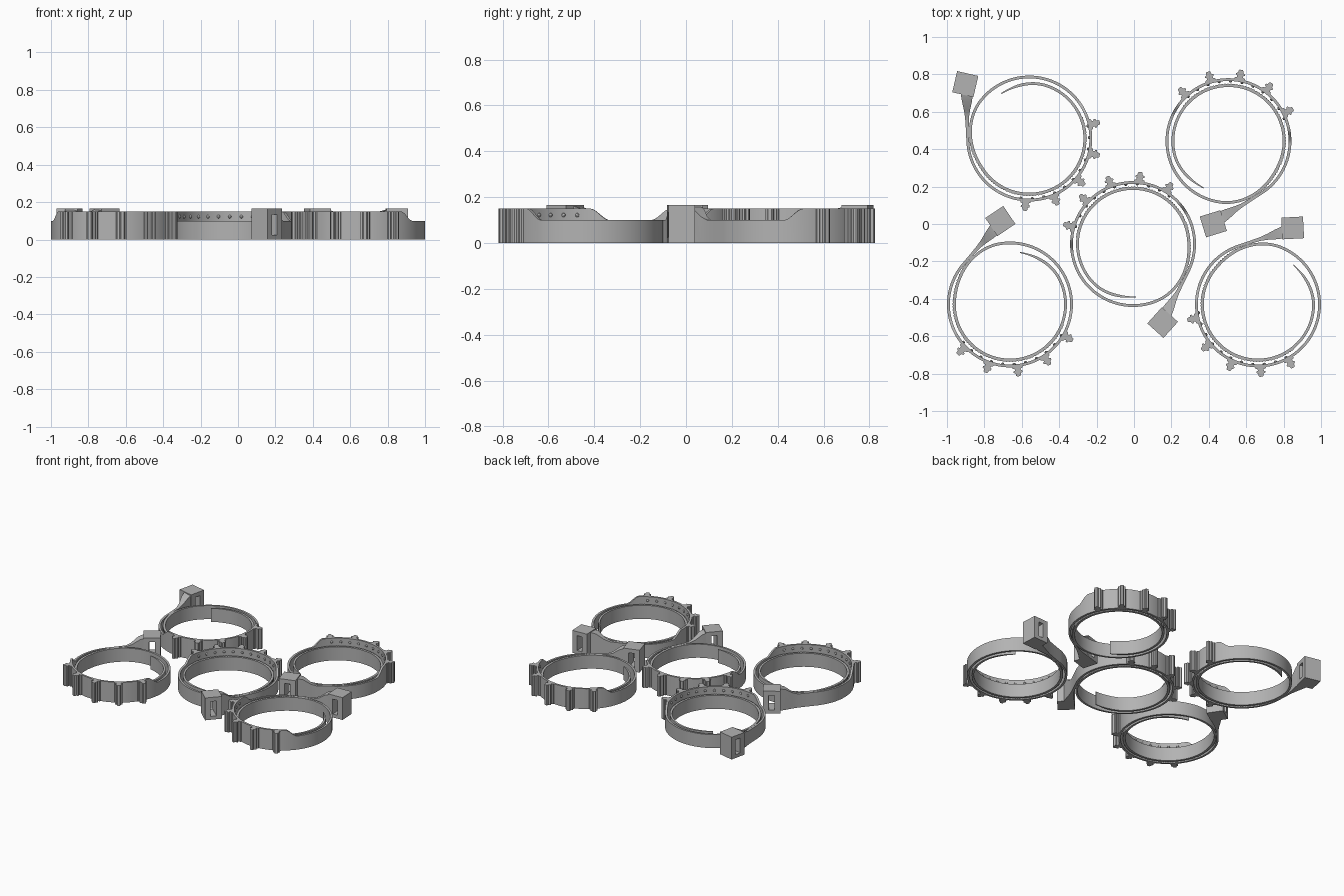
import bpy, bmesh
from math import sin, cos, radians, pi
from mathutils import Vector, Matrix

if "Cube" in bpy.data.objects:
    bpy.data.objects.remove(bpy.data.objects["Cube"])

grey = bpy.data.materials.new("mid grey plastic")
grey.use_nodes = True
grey.diffuse_color = (0.45, 0.45, 0.45, 1)
grey.node_tree.nodes["Principled BSDF"].inputs["Base Color"].default_value = (0.45, 0.45, 0.45, 1)

LOW, TALL, BLOCK_TOP = 0.10, 0.15, 0.165
TIP = 122            # angle where the strap's inner end lies
SPAN = 660           # degrees the strap winds, clockwise
LUGS = [13 - 26.6 * i for i in range(5)]


def ease(a, b, x):
    t = min(max((x - a) / (b - a), 0), 1)
    return t * t * (3 - 2 * t)


def polar(r, deg):
    return Vector((r * cos(radians(deg)), r * sin(radians(deg))))


def finish(bm, name):
    bmesh.ops.recalc_face_normals(bm, faces=bm.faces)
    mesh = bpy.data.meshes.new(name)
    bm.to_mesh(mesh)
    bm.free()
    mesh.materials.append(grey)
    return mesh


def wall(stations, name):
    """Loft upright rectangles, each given as inner point, outer point, height."""
    bm = bmesh.new()
    rows = []
    for p, q, h in stations:
        rows.append([bm.verts.new((v.x, v.y, z)) for v, z in ((p, 0), (q, 0), (q, h), (p, h))])
    for a, b in zip(rows, rows[1:]):
        for i in range(4):
            j = (i + 1) % 4
            bm.faces.new((a[i], a[j], b[j], b[i]))
    bm.faces.new(rows[0])
    bm.faces.new(rows[-1])
    return finish(bm, name)


def strap_mesh():
    stations = []
    steps = 440
    for i in range(steps + 1):
        t = SPAN * i / steps
        a = TIP - t
        # inner turn, then step out to the outer turn
        r = 0.283 + 0.014 * ease(0, 50, t) + 0.032 * ease(265, 340, t)
        half = 0.003 + 0.0045 * ease(0, 25, t)
        ridge = 0.004 if 100 < t < 300 and i % 2 else 0
        h = LOW
        if t > 340:
            b = a + 360
            h += (TALL - LOW) * ease(-123, -108, b) * (1 - ease(22, 37, b))
        stations.append((polar(r - half, a), polar(r + half + ridge, a), h))
    # arm leaving the ring and rising to the buckle
    for x, y, half, h in ((-0.331, 0.05, 0.008, LOW), (-0.333, 0.11, 0.010, LOW),
                          (-0.333, 0.15, 0.016, 0.115), (-0.333, 0.20, 0.027, 0.15),
                          (-0.334, 0.25, 0.034, BLOCK_TOP - 0.002)):
        stations.append((Vector((x + half, y)), Vector((x - half, y)), h))
    return wall(stations, "strap")


def buckle_mesh():
    """Block with a through slot, made from an extruded rectangular frame."""
    bm = bmesh.new()

    def ring(w, z0, z1):
        return [bm.verts.new((-0.058, y, z)) for y, z in ((-w, z0), (w, z0), (w, z1), (-w, z1))]

    outer, inner = ring(0.058, 0, BLOCK_TOP), ring(0.02, 0.025, 0.135)
    faces = []
    for i in range(4):
        j = (i + 1) % 4
        faces.append(bm.faces.new((outer[i], outer[j], inner[j], inner[i])))
    new = bmesh.ops.extrude_face_region(bm, geom=faces, use_keep_orig=True)["geom"]
    verts = [v for v in new if isinstance(v, bmesh.types.BMVert)]
    bmesh.ops.translate(bm, verts=verts, vec=(0.116, 0, 0))
    place = Matrix.Translation((-0.342, 0.291, 0)) @ Matrix.Rotation(radians(-13), 4, "Z")
    bm.transform(place)
    return finish(bm, "buckle")


def lugs_mesh():
    """Stepped lugs standing out from the tall part of the strap."""
    half = [(0.333, 0.029), (0.343, 0.027), (0.347, 0.016), (0.355, 0.016), (0.358, 0.024),
            (0.366, 0.024), (0.371, 0.014), (0.383, 0.012), (0.387, 0.008)]
    outline = half + [(x, -y) for x, y in reversed(half)]
    bm = bmesh.new()
    for ang in LUGS:
        rot = Matrix.Rotation(radians(ang), 4, "Z")
        face = bm.faces.new([bm.verts.new(rot @ Vector((x, y, 0))) for x, y in outline])
        new = bmesh.ops.extrude_face_region(bm, geom=[face], use_keep_orig=True)["geom"]
        verts = [v for v in new if isinstance(v, bmesh.types.BMVert)]
        bmesh.ops.translate(bm, verts=verts, vec=(0, 0, TALL))
    return finish(bm, "lugs")


def studs_mesh():
    """Row of small round studs inside the tall part of the strap."""
    bm = bmesh.new()
    for i in range(11):
        p = polar(0.322, -98 + 11 * i)
        bmesh.ops.create_uvsphere(bm, u_segments=10, v_segments=6, radius=0.009,
                                  matrix=Matrix.Translation((p.x, p.y, 0.122)))
    return finish(bm, "studs")


parts = {"strap": strap_mesh(), "buckle": buckle_mesh(),
         "lugs": lugs_mesh(), "studs": studs_mesh()}

# five identical clamps, each turned differently
clamps = {
    "back_right": (-0.56, 0.457, 0),
    "back_left": (0.505, 0.443, 120),
    "centre": (-0.005, -0.107, 151),
    "front_right": (-0.663, -0.43, -43),
    "front_left": (0.663, -0.43, -74),
}
bpy.ops.object.select_all(action="DESELECT")
for place, (x, y, turn) in clamps.items():
    for part, mesh in parts.items():
        ob = bpy.data.objects.new(f"{place}_{part}", mesh.copy())
        ob.location = (x, y, 0)
        ob.rotation_euler.z = radians(turn)
        bpy.context.collection.objects.link(ob)
        ob.select_set(True)
        bpy.context.view_layer.objects.active = ob
bpy.ops.object.shade_smooth_by_angle(angle=radians(30))
